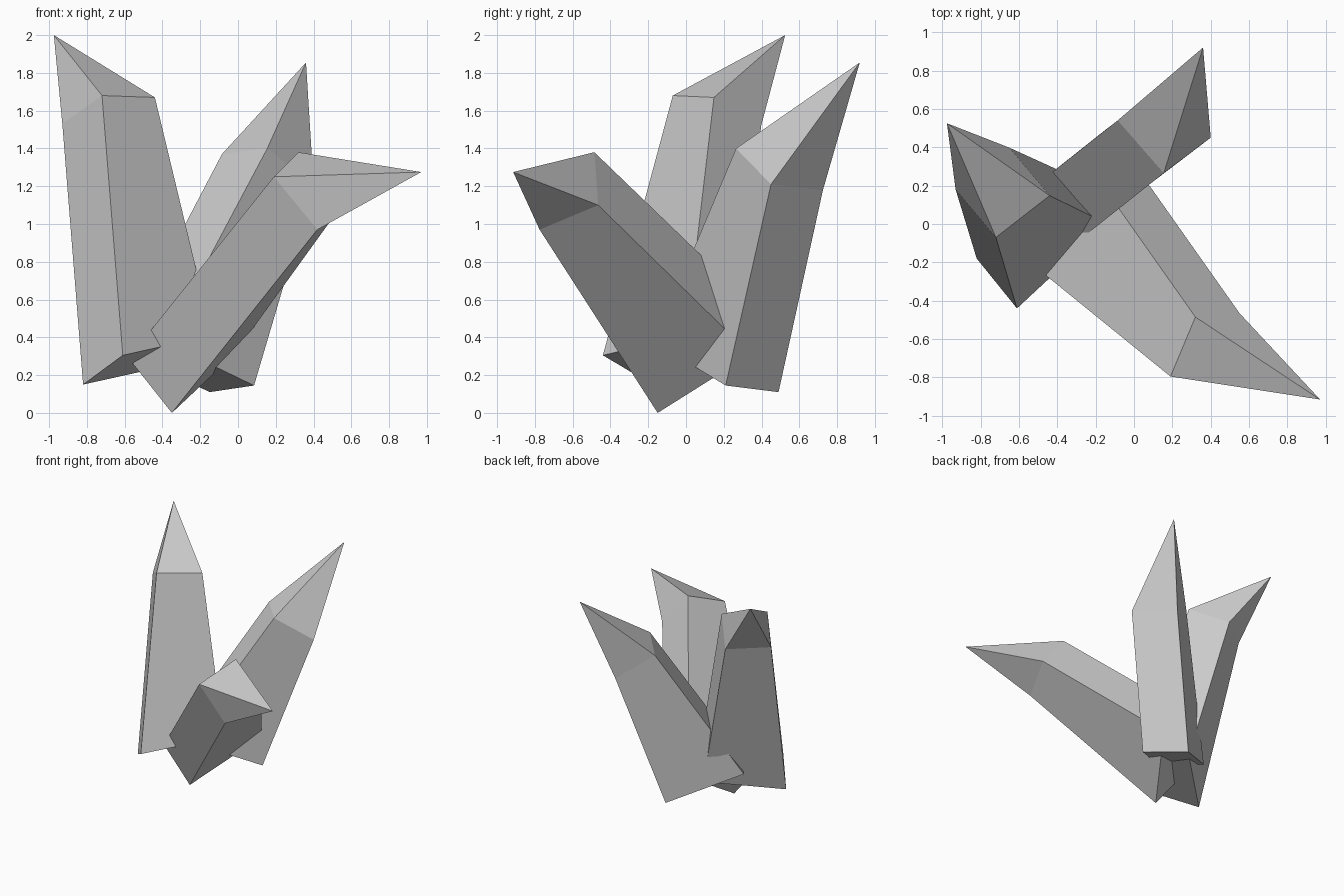
import bpy, bmesh
from mathutils import Vector

if "Cube" in bpy.data.objects:
    bpy.data.objects.remove(bpy.data.objects["Cube"])


def crystal(name, base, shoulder, tip):
    """Four-sided shard: each section is a parallelogram given by a corner and its two neighbours."""
    bm = bmesh.new()
    rings = []
    for section in (base, shoulder):
        corner, left, right = (Vector(p) for p in section)
        rings.append([bm.verts.new(p) for p in (corner, left, left + right - corner, right)])
    apex = bm.verts.new(tip)
    low, high = rings
    bm.faces.new(low)
    for i in range(4):
        j = (i + 1) % 4
        bm.faces.new((low[i], low[j], high[j], high[i]))   # shaft side
        bm.faces.new((high[i], high[j], apex))             # tip facet
    bmesh.ops.recalc_face_normals(bm, faces=bm.faces)
    mesh = bpy.data.meshes.new(name)
    bm.to_mesh(mesh)
    bm.free()
    bpy.context.collection.objects.link(bpy.data.objects.new(name, mesh))


# tall shard leaning left
crystal("left_crystal",
        [(-0.61, -0.44, 0.305), (-0.137, 0.0, 0.41), (-0.82, -0.18, 0.15)],
        [(-0.72, -0.07, 1.68), (-0.44, 0.148, 1.67), (-0.93, 0.18, 1.53)],
        (-0.975, 0.525, 2.0))

# shard leaning to the back right
crystal("back_crystal",
        [(0.085, 0.21, 0.145), (-0.39, -0.167, 0.374), (-0.15, 0.49, 0.11)],
        [(0.40, 0.45, 1.21), (0.155, 0.265, 1.40), (0.16, 0.725, 1.18)],
        (0.36, 0.92, 1.855))

# low shard leaning to the front right
crystal("front_crystal",
        [(-0.35, -0.15, 0.0), (-0.02, 0.343, 0.31), (-0.58, -0.17, 0.29)],
        [(0.42, -0.775, 0.97), (0.55, -0.465, 1.10), (0.19, -0.795, 1.25)],
        (0.97, -0.915, 1.275))
